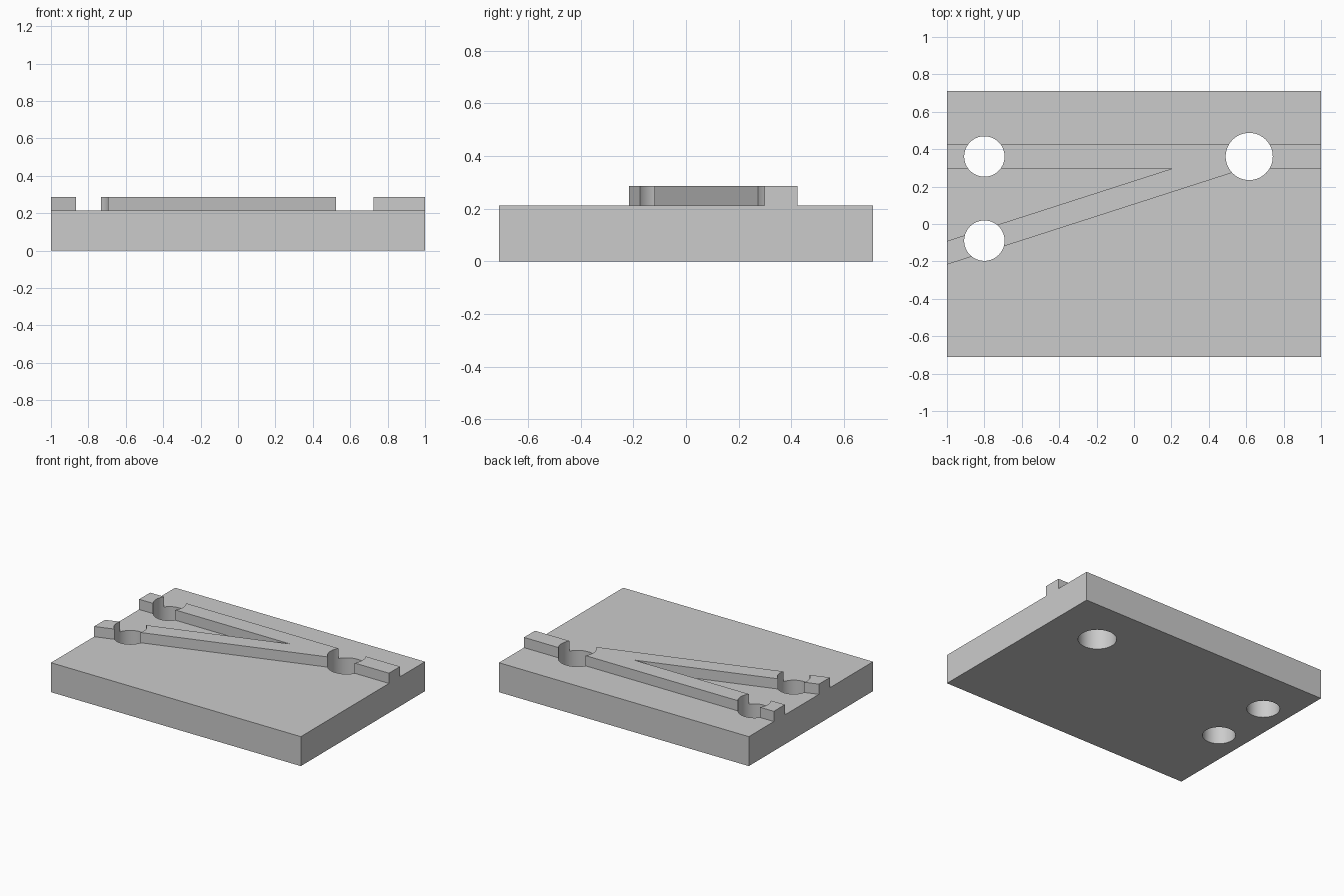
import bpy, bmesh

if "Cube" in bpy.data.objects:
    bpy.data.objects.remove(bpy.data.objects["Cube"])

PLATE_TOP, RAIL_TOP = 0.213, 0.287
HALF_DEPTH = 0.71
RAIL_FRONT, RAIL_BACK = 0.298, 0.424   # straight rail edges in y
SLOPE = 0.322                          # branch rail direction
BRANCH_LOW, BRANCH_HIGH = -0.217, -0.091

grey = bpy.data.materials.new("light grey")
grey.use_nodes = True
grey.diffuse_color = (0.6, 0.6, 0.6, 1)
grey.node_tree.nodes["Principled BSDF"].inputs["Base Color"].default_value = (0.6, 0.6, 0.6, 1)


def prism(name, outline, z0, z1):
    """Extrude a flat outline from z0 to z1."""
    bm = bmesh.new()
    face = bm.faces.new([bm.verts.new((x, y, z0)) for x, y in outline])
    ext = bmesh.ops.extrude_face_region(bm, geom=[face])
    top = [v for v in ext["geom"] if isinstance(v, bmesh.types.BMVert)]
    bmesh.ops.translate(bm, verts=top, vec=(0, 0, z1 - z0))
    bmesh.ops.recalc_face_normals(bm, faces=bm.faces)
    mesh = bpy.data.meshes.new(name)
    bm.to_mesh(mesh)
    bm.free()
    mesh.materials.append(grey)
    obj = bpy.data.objects.new(name, mesh)
    bpy.context.collection.objects.link(obj)
    return obj


def combine(target, tool, operation):
    """Apply a boolean and remove the tool."""
    mod = target.modifiers.new(operation.lower(), 'BOOLEAN')
    mod.operation = operation
    mod.solver = 'EXACT'
    mod.object = tool
    bpy.context.view_layer.objects.active = target
    bpy.ops.object.modifier_apply(modifier=mod.name)
    bpy.data.objects.remove(tool)


# Base plate
plate = prism("branching_rail_plate",
              [(-1, -HALF_DEPTH), (1, -HALF_DEPTH), (1, HALF_DEPTH), (-1, HALF_DEPTH)],
              0, PLATE_TOP)

# Straight rail with the slanted branch joined to it
low_join = (RAIL_FRONT - BRANCH_LOW) / SLOPE - 1
high_join = (RAIL_FRONT - BRANCH_HIGH) / SLOPE - 1
rails = prism("rails",
              [(-1, BRANCH_LOW), (low_join, RAIL_FRONT), (1, RAIL_FRONT),
               (1, RAIL_BACK), (-1, RAIL_BACK), (-1, RAIL_FRONT),
               (high_join, RAIL_FRONT), (-1, BRANCH_HIGH)],
              PLATE_TOP / 2, RAIL_TOP)
combine(plate, rails, 'UNION')

# Round through holes, one at each rail end and one at the junction
for x, y, radius in [(-0.8, 0.361, 0.108), (-0.8, -0.089, 0.108), (0.616, 0.361, 0.126)]:
    bpy.ops.mesh.primitive_cylinder_add(vertices=64, radius=radius, depth=1, location=(x, y, 0.1))
    cutter = bpy.context.object
    cutter.name = "hole_cutter"
    cutter.hide_render = True
    cutter.data.materials.append(grey)
    combine(plate, cutter, 'DIFFERENCE')

# Smooth hole walls, sharp edges elsewhere
bpy.ops.object.select_all(action='DESELECT')
plate.select_set(True)
bpy.context.view_layer.objects.active = plate
bpy.ops.object.shade_smooth_by_angle()
